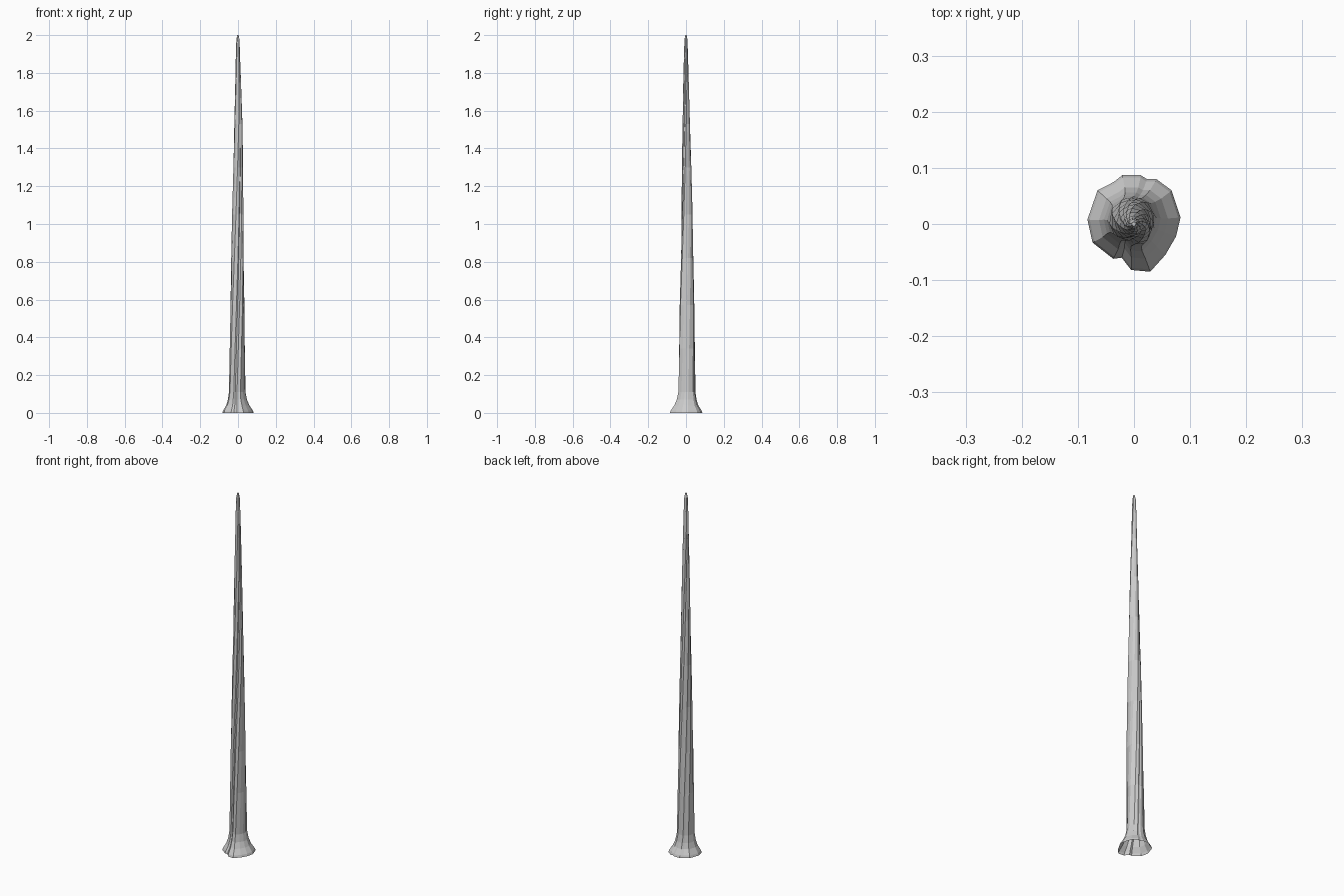
import bpy, bmesh, math

# Lobed outline of the flared root, counter-clockwise from +x
outline = [(.083, .012), (.067, .06), (.04, .08), (.023, .08), (.012, .087),
           (-.021, .087), (-.036, .075), (-.065, .06), (-.083, .008),
           (-.074, -.033), (-.037, -.062), (-.022, -.06), (-.005, -.082),
           (.029, -.085), (.056, -.055), (.075, -.022)]

# Height, scale of the outline, twist in degrees, centre x, centre y
rings = [(0, 1, 0, 0, 0), (.012, .95, 0, 0, 0), (.04, .74, 0, -.001, .001),
         (.07, .61, 0, -.003, .003), (.11, .53, 2, -.004, .004),
         (.34, .49, 10, -.003, .004), (.57, .46, 20, -.002, .003),
         (.82, .40, 32, -.001, .003), (1.05, .355, 44, 0, .003),
         (1.3, .295, 58, .001, .002), (1.53, .24, 72, .002, .001),
         (1.75, .175, 88, .001, 0), (1.9, .13, 100, 0, 0),
         (1.975, .10, 108, 0, 0), (2, .045, 110, 0, 0)]

# Tapering twisted trunk, open underneath
bm = bmesh.new()
previous = None
for z, s, deg, cx, cy in rings:
    a = math.radians(deg)
    c, d = math.cos(a) * s, math.sin(a) * s
    ring = [bm.verts.new((cx + x * c - y * d, cy + x * d + y * c, z)) for x, y in outline]
    if previous:
        n = len(ring)
        for i in range(n):
            j = (i + 1) % n
            bm.faces.new((previous[i], previous[j], ring[j], ring[i]))
    previous = ring
bm.faces.new(previous)

mesh = bpy.data.meshes.new("trunk")
bm.to_mesh(mesh)
bm.free()
trunk = bpy.data.objects.new("trunk", mesh)
bpy.context.collection.objects.link(trunk)
